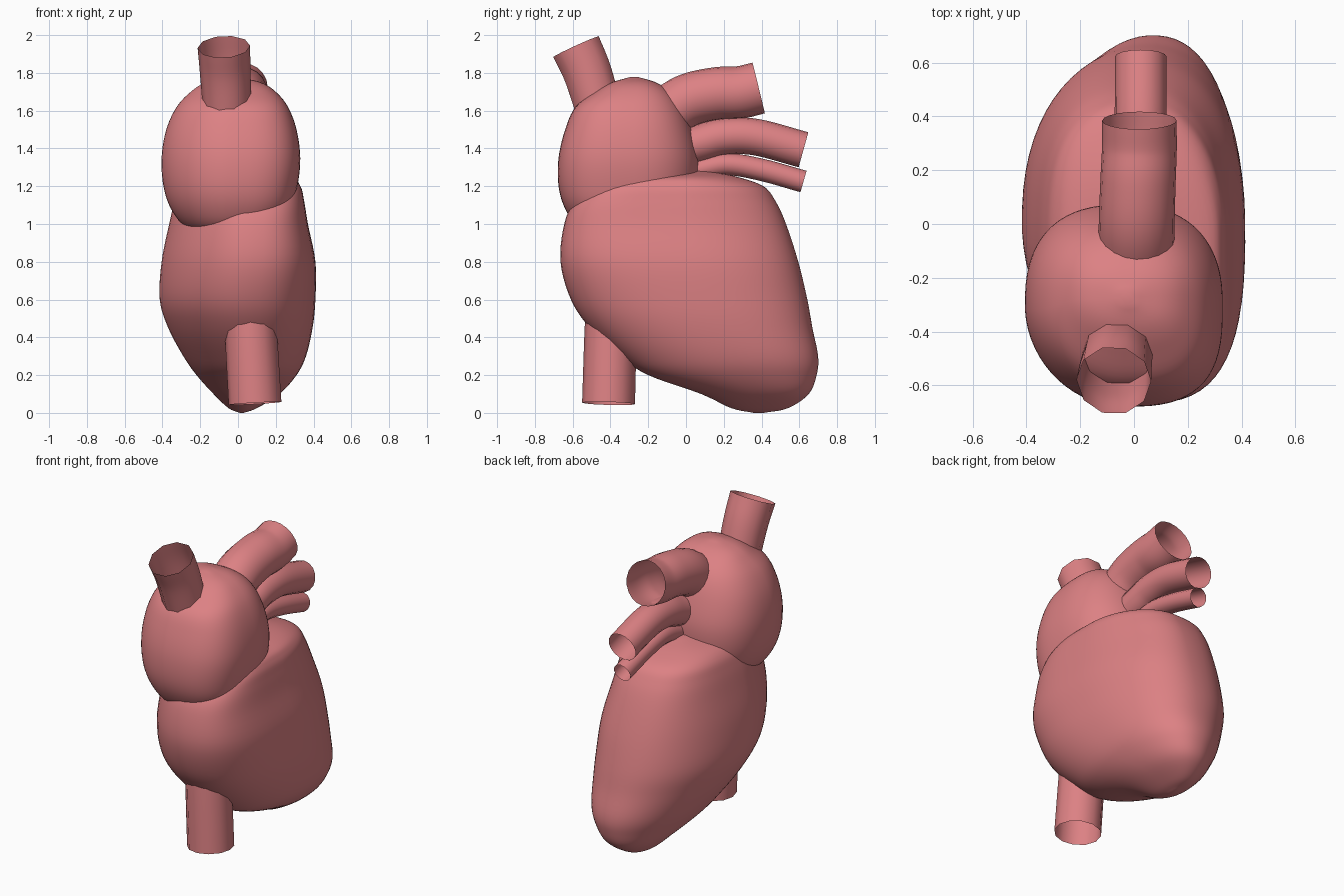
import bpy, bmesh, math
from mathutils import Vector

if "Cube" in bpy.data.objects:
    bpy.data.objects.remove(bpy.data.objects["Cube"])

mat = bpy.data.materials.new("muscle_red")
mat.diffuse_color = (0.72, 0.22, 0.23, 1)
mat.use_nodes = True
mat.node_tree.nodes["Principled BSDF"].inputs["Base Color"].default_value = mat.diffuse_color


def spline(points, steps):
    """Catmull-Rom resampling of a list of equal-length tuples."""
    pts = [Vector(p) for p in points]
    ext = [pts[0] * 2 - pts[1]] + pts + [pts[-1] * 2 - pts[-2]]
    out = []
    for i in range(1, len(ext) - 2):
        a, b, c, d = ext[i - 1:i + 3]
        for s in range(steps):
            t = s / steps
            out.append((b * 2 + (c - a) * t + (a * 2 - b * 5 + c * 4 - d) * t * t
                        + (b * 3 - a - c * 3 + d) * t ** 3) * 0.5)
    return out + [pts[-1]]


def skin(name, rings, capped):
    bm = bmesh.new()
    rows = [[bm.verts.new(p) for p in r] for r in rings]
    n = len(rows[0])
    for a, b in zip(rows, rows[1:]):
        for i in range(n):
            j = (i + 1) % n
            bm.faces.new((a[i], a[j], b[j], b[i]))
    if capped:
        bm.faces.new(rows[0][::-1])
        bm.faces.new(rows[-1])
    bmesh.ops.recalc_face_normals(bm, faces=bm.faces)
    me = bpy.data.meshes.new(name)
    bm.to_mesh(me)
    bm.free()
    for p in me.polygons:
        p.use_smooth = True
    me.materials.append(mat)
    ob = bpy.data.objects.new(name, me)
    bpy.context.collection.objects.link(ob)
    return ob


def blob(name, table, low, high, bend, n=64):
    """Rows of (z, x min, x max, y min, y max) become stacked rounded sections.
    low / high: roundness of the corners (+x+y, -x+y, -x-y, +x-y) at bottom / top."""
    cols = [spline([(r[0], r[1], r[2]) for r in table], 5),
            spline([(r[0], r[3], r[4]) for r in table], 5)]
    z_lo, z_hi = table[0][0], table[-1][0]
    rings = []
    for (z, x0, x1), (_, y0, y1) in zip(*cols):
        t = min(max((z - z_lo) / (z_hi - z_lo), 0), 1) ** 2
        ring = []
        for i in range(n):
            a = 2 * math.pi * (i + 0.5) / n
            q = i * 4 // n
            e = 2 / (low[q] * (1 - t) + high[q] * t)
            u = math.copysign(abs(math.cos(a)) ** e, math.cos(a))
            v = math.copysign(abs(math.sin(a)) ** e, math.sin(a))
            x = (x0 + x1) / 2 + (x1 - x0) / 2 * (u + bend * v * v)
            ring.append((x, (y0 + y1) / 2 + (y1 - y0) / 2 * v, z))
        rings.append(ring)
    return skin(name, rings, True)


def vessel(name, path, r0, r1, n):
    """Open tube along a smooth path."""
    pts = spline(path, 6)
    rings = []
    for i, p in enumerate(pts):
        t = (pts[min(i + 1, len(pts) - 1)] - pts[max(i - 1, 0)]).normalized()
        side = Vector((1, 0, 0))
        side = (side - t * side.dot(t)).normalized()
        up = t.cross(side)
        r = r0 + (r1 - r0) * i / (len(pts) - 1)
        rings.append([p + (side * math.cos(2 * math.pi * k / n)
                           + up * math.sin(2 * math.pi * k / n)) * r for k in range(n)])
    return skin(name, rings, False)


# Lower chamber body, tip pointing back and down
blob("ventricles", [
    (0.0, 0.01, 0.03, 0.36, 0.41),
    (0.025, -0.05, 0.10, 0.24, 0.54),
    (0.10, -0.13, 0.22, 0.08, 0.65),
    (0.20, -0.22, 0.31, -0.20, 0.692),
    (0.30, -0.29, 0.36, -0.35, 0.70),
    (0.45, -0.37, 0.395, -0.51, 0.67),
    (0.60, -0.415, 0.41, -0.61, 0.643),
    (0.80, -0.405, 0.41, -0.665, 0.595),
    (1.00, -0.365, 0.37, -0.645, 0.53),
    (1.12, -0.335, 0.35, -0.59, 0.475),
    (1.20, -0.30, 0.33, -0.49, 0.41),
    (1.25, -0.225, 0.275, -0.35, 0.27),
    (1.28, -0.05, 0.08, -0.02, 0.12),
], (2.2, 2.05, 1.9, 2.0), (1.9, 3.4, 1.75, 3.4), 0.10)

# Upper chamber body
blob("atria", [
    (0.94, -0.18, 0.08, -0.45, -0.15),
    (0.985, -0.28, 0.20, -0.57, -0.03),
    (1.08, -0.355, 0.28, -0.64, 0.03),
    (1.20, -0.395, 0.315, -0.675, 0.065),
    (1.35, -0.405, 0.33, -0.675, 0.07),
    (1.50, -0.38, 0.31, -0.64, 0.035),
    (1.62, -0.325, 0.265, -0.585, -0.015),
    (1.70, -0.25, 0.20, -0.48, -0.08),
    (1.75, -0.17, 0.12, -0.39, -0.16),
    (1.777, -0.05, 0.0, -0.30, -0.25),
], (2.4, 2.5, 1.95, 2.9), (2.4, 2.5, 1.95, 2.9), 0.0)

# Upper and lower veins
vessel("upper_vein", [(-0.055, -0.42, 1.45), (-0.06, -0.475, 1.65),
                      (-0.068, -0.525, 1.81), (-0.075, -0.582, 1.938)], 0.125, 0.139, 10)
vessel("lower_vein", [(0.06, -0.39, 0.62), (0.07, -0.40, 0.4), (0.09, -0.41, 0.05)],
       0.137, 0.14, 12)

# Three vessels running backwards, largest on top
vessel("large_artery", [(0.01, -0.14, 1.55), (0.01, 0.0, 1.65), (0.015, 0.16, 1.69),
                        (0.02, 0.28, 1.696), (0.02, 0.385, 1.72)], 0.142, 0.138, 20)
vessel("middle_artery", [(0.025, -0.06, 1.39), (0.025, 0.08, 1.43), (0.025, 0.2, 1.462),
                         (0.025, 0.37, 1.46), (0.025, 0.622, 1.393)], 0.099, 0.096, 16)
vessel("small_artery", [(0.025, -0.05, 1.26), (0.025, 0.08, 1.29), (0.025, 0.22, 1.316),
                        (0.025, 0.4, 1.287), (0.025, 0.622, 1.225)], 0.058, 0.059, 12)
